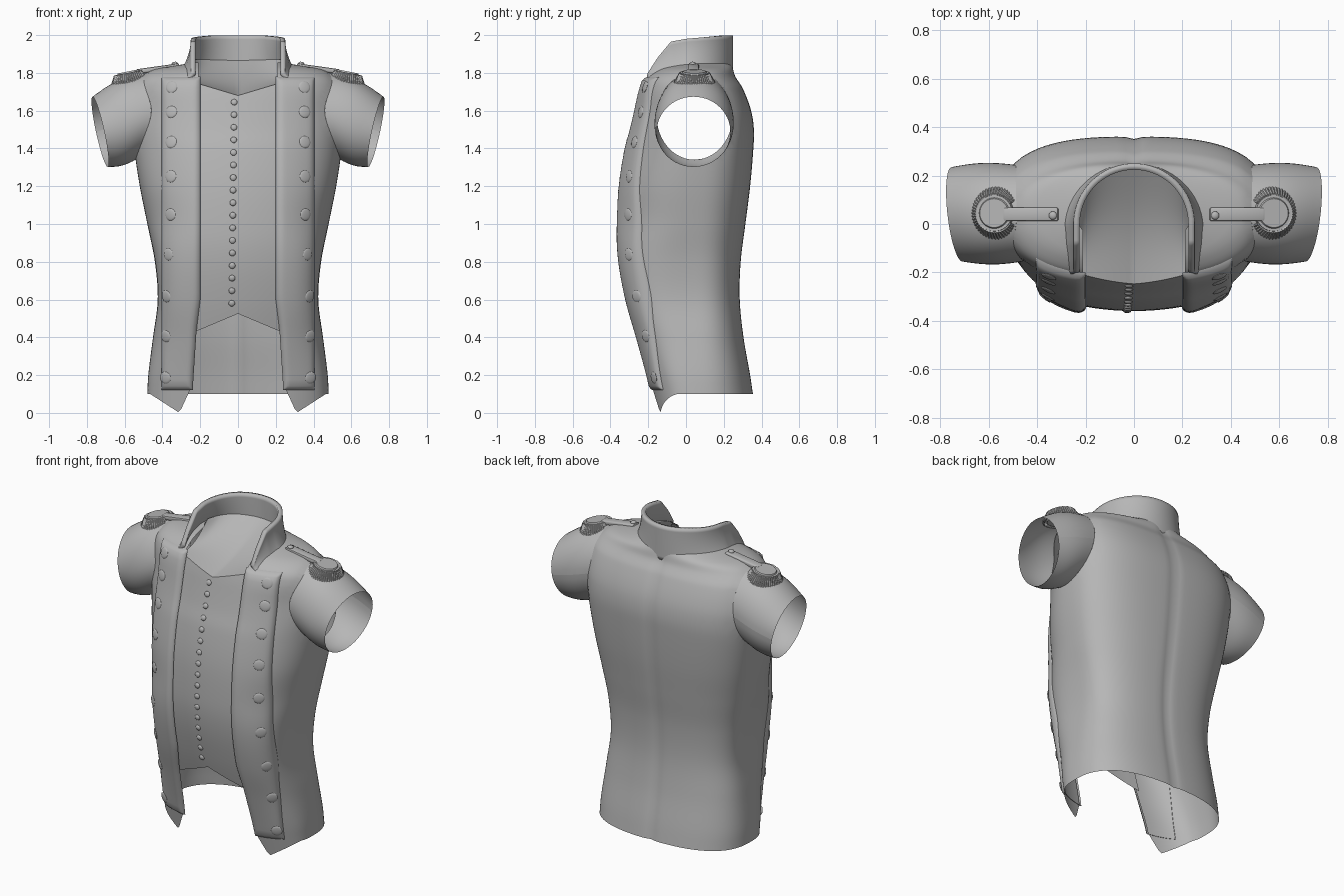
import bpy, bmesh, math
from mathutils import Vector, Matrix

if "Cube" in bpy.data.objects:
    bpy.data.objects.remove(bpy.data.objects["Cube"])

mat = bpy.data.materials.new("plain grey cloth")
mat.diffuse_color = (0.47, 0.47, 0.47, 1)
mat.use_nodes = True
mat.node_tree.nodes["Principled BSDF"].inputs["Base Color"].default_value = mat.diffuse_color
C = 0.05  # depth (y) of the side seam

# Body sections: z, half width, back y, front y, back roundness, front roundness
T = [(0, .485, .37, -.165, 2.6, 2.6), (.1, .48, .355, -.185, 2.6, 2.8),
     (.2, .475, .34, -.205, 2.6, 3), (.4, .45, .305, -.26, 2.6, 3.2),
     (.6, .425, .285, -.31, 2.6, 3.9), (.8, .44, .29, -.35, 2.6, 3.5),
     (1, .48, .315, -.37, 2.6, 2.6), (1.2, .52, .34, -.36, 2.7, 2.4),
     (1.4, .55, .357, -.33, 2.8, 2.2), (1.5, .56, .36, -.3, 2.8, 2.2),
     (1.6, .56, .345, -.275, 2.8, 2.2), (1.72, .54, .3, -.24, 2.7, 2.5),
     (1.78, .505, .262, -.215, 2.4, 2.5), (1.82, .44, .25, -.165, 2.2, 2.2),
     (1.84, .32, .245, -.13, 2, 2), (1.855, .24, .238, -.11, 2, 2)]


def sec(z):
    """Smoothly interpolated section at height z."""
    z = min(max(z, T[0][0]), T[-1][0])
    i = max(k for k in range(len(T) - 1) if T[k][0] <= z)
    h = T[i + 1][0] - T[i][0]
    t = (z - T[i][0]) / h

    def slope(k, c):
        a, b = T[max(k - 1, 0)], T[min(k + 1, len(T) - 1)]
        return (b[c] - a[c]) / (b[0] - a[0])
    return [(2*t**3 - 3*t*t + 1) * T[i][c] + (t**3 - 2*t*t + t) * h * slope(i, c)
            + (3*t*t - 2*t**3) * T[i + 1][c] + (t**3 - t*t) * h * slope(i + 1, c)
            for c in range(1, 6)]


def front(x, z):
    w, yb, yf, nb, nf = sec(z)
    return C - (C - yf) * (1 - min(abs(x) / w, 1) ** nf) ** (1 / nf)


def back(x, z):
    w, yb, yf, nb, nf = sec(z)
    return C + (yb - C) * (1 - min(abs(x) / w, 1) ** nb) ** (1 / nb)


def side_x(y, z):
    w, yb, yf, nb, nf = sec(z)
    r, n = ((y - C) / (yb - C), nb) if y > C else ((C - y) / (C - yf), nf)
    return w * (1 - min(r, 1) ** n) ** (1 / n)


def lerp_pts(x, pts):
    if x <= pts[0][0]:
        return pts[0][1]
    for (a, p), (b, q) in zip(pts, pts[1:]):
        if x <= b:
            return p + (q - p) * (x - a) / (b - a)
    return pts[-1][1]


def lin(a, b, n):
    return [a + (b - a) * i / n for i in range(n + 1)]


def finish(name, bm, mirror=False, thick=0, angle=45):
    bmesh.ops.recalc_face_normals(bm, faces=bm.faces)
    me = bpy.data.meshes.new(name)
    bm.to_mesh(me)
    bm.free()
    me.materials.append(mat)
    me.shade_smooth()
    me.set_sharp_from_angle(angle=math.radians(angle))
    ob = bpy.data.objects.new(name, me)
    bpy.context.collection.objects.link(ob)
    if mirror:
        ob.modifiers.new("mirror", 'MIRROR')
    if thick:
        m = ob.modifiers.new("thickness", 'SOLIDIFY')
        m.thickness, m.offset = thick, 0
    return ob


def grid(fn, us, vs):
    bm = bmesh.new()
    g = [[bm.verts.new(fn(u, v)) for u in us] for v in vs]
    for r, s in zip(g, g[1:]):
        for i in range(len(us) - 1):
            bm.faces.new((r[i], r[i + 1], s[i + 1], s[i]))
    return bm


# Coat body, open at the front, with dipped front corners and a back seam
def inner_x(z):
    return lerp_pts(z, [(.13, .24), (.44, .22), (.6, .2)])


def coat(u, v):
    w = sec(v)[0]
    if u <= 1:
        x = w * math.sin(u * math.pi / 2)
        return (x, back(x, v) - .01 * math.exp(-(x / .025) ** 2), v)
    a = math.asin((inner_x(v) + .01) / w)
    x = w * math.sin(math.pi / 2 + (a - math.pi / 2) * (u - 1))
    dip = lerp_pts(x, [(.25, -.03), (.31, .1), (.465, 0)])
    z = v - dip * max(0, (.45 - v) / .35)
    return (x, front(x, z), z)


bm = grid(coat, lin(0, 2, 48), lin(.1, 1.7, 56) + lin(1.71, 1.855, 16))
AY, AZ, RY, RZ = .045, 1.57, .2, .23   # armhole ellipse


def arm_d(p):
    return math.hypot((p.y - AY) / RY, (p.z - AZ) / RZ) if p.x > .35 else 9


dead = [f for f in bm.faces if any(arm_d(v.co) < 1 for v in f.verts)]
rim = {v for f in dead for v in f.verts}
bmesh.ops.delete(bm, geom=dead, context='FACES')
for v in rim:
    if v.is_valid:
        d = arm_d(v.co)
        v.co.y, v.co.z = AY + (v.co.y - AY) / d, AZ + (v.co.z - AZ) / d
        v.co.x = side_x(v.co.y, v.co.z)
finish("coat_body", bm, True)


# Short sleeves
def sleeve(u, t):
    c, s = math.cos(u), math.sin(u)
    y0, z0 = AY + RY * c, AZ + RZ * s
    a = Vector((side_x(y0, z0), y0, z0))
    b = Vector((.73 + .04 * s + .022 * c, .04 + .195 * c, 1.488 + .186 * s))
    p, k = a.lerp(b, t), math.sin(math.pi * t)
    return p + Vector((0, .012 * c, .012 * s + .015 * max(s, 0))) * k


finish("sleeve", grid(sleeve, lin(0, 2 * math.pi, 48), lin(0, 1, 10)), True)


# Waistcoat and the neck filling above it
def vest(x, z):
    return front(max(abs(x), .2), z) + .012 - .018 * max(0, 1 - (x / .2) ** 2)


def vest_top(x):
    return 1.68 + .3 * abs(x)


def waistcoat(u, v):
    zb = .525 - .42 * abs(u)
    z = zb + (vest_top(u) - zb) * v
    return (u, vest(u, z), z)


def neck(u, v):
    zt = vest_top(u)
    y0, y1 = vest(u, zt), math.sqrt(.24 ** 2 - u * u) - .01
    return (u, y0 + (y1 - y0) * v,
            zt + (1.87 - zt) * v - .03 * math.sin(math.pi * v))


finish("waistcoat", grid(waistcoat, lin(-.24, .24, 24), lin(0, 1, 40)))
finish("neck_filling", grid(neck, lin(-.235, .235, 24), lin(0, 1, 14)))


# Padded lapels
def lapel(u, v):
    z = .12 + 1.66 * v
    xi = inner_x(z)
    x = xi + (.405 - xi) * u
    d = min(u * .19, (1 - u) * .19, v * 1.66, (1 - v) * 1.66)
    h = .026 * math.sqrt(min(1, d / .025)) - .004
    f = (front(x + .002, z) - front(x - .002, z)) / .004
    n = Vector((f, -1, 0)).normalized()
    return Vector((x, front(x, z), z)) + n * h


edge = [0, .012, .035, .07]
finish("lapel", grid(lapel, edge + lin(.11, .89, 10) + [1 - e for e in edge[::-1]],
                     [0, .001, .004, .008] + lin(.013, .987, 46)
                     + [.992, .996, .999, 1]), True, angle=60)


# Standing collar: a U in plan, flared at the base, sloping off in front
def collar(u, f):
    if u <= 1:
        a = math.pi / 2 * (1 - u)
        x, y = .237 * math.cos(a), .237 * math.sin(a)
    else:
        x, y = .237, -.2 * (u - 1)
    zt = lerp_pts(y, [(-.2, 1.8), (-.15, 1.88), (-.08, 1.965), (0, 1.98), (.2, 1.998)])
    zb = lerp_pts(y, [(-.2, 1.74), (0, 1.81), (.2, 1.79)])
    return (x * (1 + .22 * (1 - f) ** 2), y, zb + (zt - zb) * f)


finish("collar", grid(collar, lin(0, 2, 36), lin(0, 1, 10)), True, .026, 60)


# Buttons
def button(bm, p, n, r, h):
    m = (Matrix.Translation(p) @ Vector(n).to_track_quat('Z', 'Y').to_matrix().to_4x4()
         @ Matrix.Diagonal((r, r, h, 1)))
    bmesh.ops.create_uvsphere(bm, u_segments=16, v_segments=8, radius=1, matrix=m)


def normal(x, z):
    e = .004
    return Vector(((front(x + e, z) - front(x - e, z)) / (2 * e), -1,
                   (front(x, z + e) - front(x, z - e)) / (2 * e))).normalized()


bm = bmesh.new()
for z in (1.72, 1.59, 1.43, 1.25, 1.05, .84, .62, .41, .19):
    x = lerp_pts(z, [(.19, .375), (.62, .365), (1.05, .345)])
    n = normal(x, z)
    button(bm, Vector((x, front(x, z), z)) + n * .022, n, .032, .006)
finish("lapel_buttons", bm, True)

bm = bmesh.new()
for z in lin(.58, 1.645, 16):
    x = -.033 + .012 * (z - .58)
    button(bm, (x, vest(x, z), z), normal(.05, z), .017, .009)
finish("waistcoat_buttons", bm)


# Epaulettes: round pad, fringe, strap and strap button
def rod(bm, a, b, r, seg, m):
    d = b - a
    q = d.to_track_quat('Z', 'Y').to_matrix().to_4x4()
    bmesh.ops.create_cone(bm, cap_ends=True, segments=seg, radius1=r, radius2=r * .9,
                          depth=d.length, matrix=m @ Matrix.Translation((a + b) / 2) @ q)


M = Matrix.Translation((.572, .045, 1.778)) @ Matrix.Rotation(math.radians(11), 4, 'Y')
bm = bmesh.new()
rod(bm, Vector((0, 0, -.03)), Vector((0, 0, .024)), .083, 40, M)
rod(bm, Vector((0, 0, .02)), Vector((0, 0, .031)), .066, 40, M)
finish("epaulette_pad", bm, True)

bm = bmesh.new()
for a in lin(math.radians(-145), math.radians(145), 40):
    d = Vector((math.cos(a), math.sin(a), 0))
    rod(bm, d * .076 + Vector((0, 0, .02)), d * .104 + Vector((0, 0, -.03)), .0068, 6, M)
finish("epaulette_fringe", bm, True)

bm = bmesh.new()
bmesh.ops.create_cube(bm, size=1, matrix=Matrix.Translation((.425, .04, 1.822))
                      @ Matrix.Rotation(math.radians(8), 4, 'Y')
                      @ Matrix.Diagonal((.23, .056, .026, 1)))
bmesh.ops.bevel(bm, geom=bm.edges[:], offset=.008, segments=2, affect='EDGES', profile=.5)
button(bm, (.335, .035, 1.849), (.15, 0, 1), .017, .01)
finish("epaulette_strap", bm, True)
